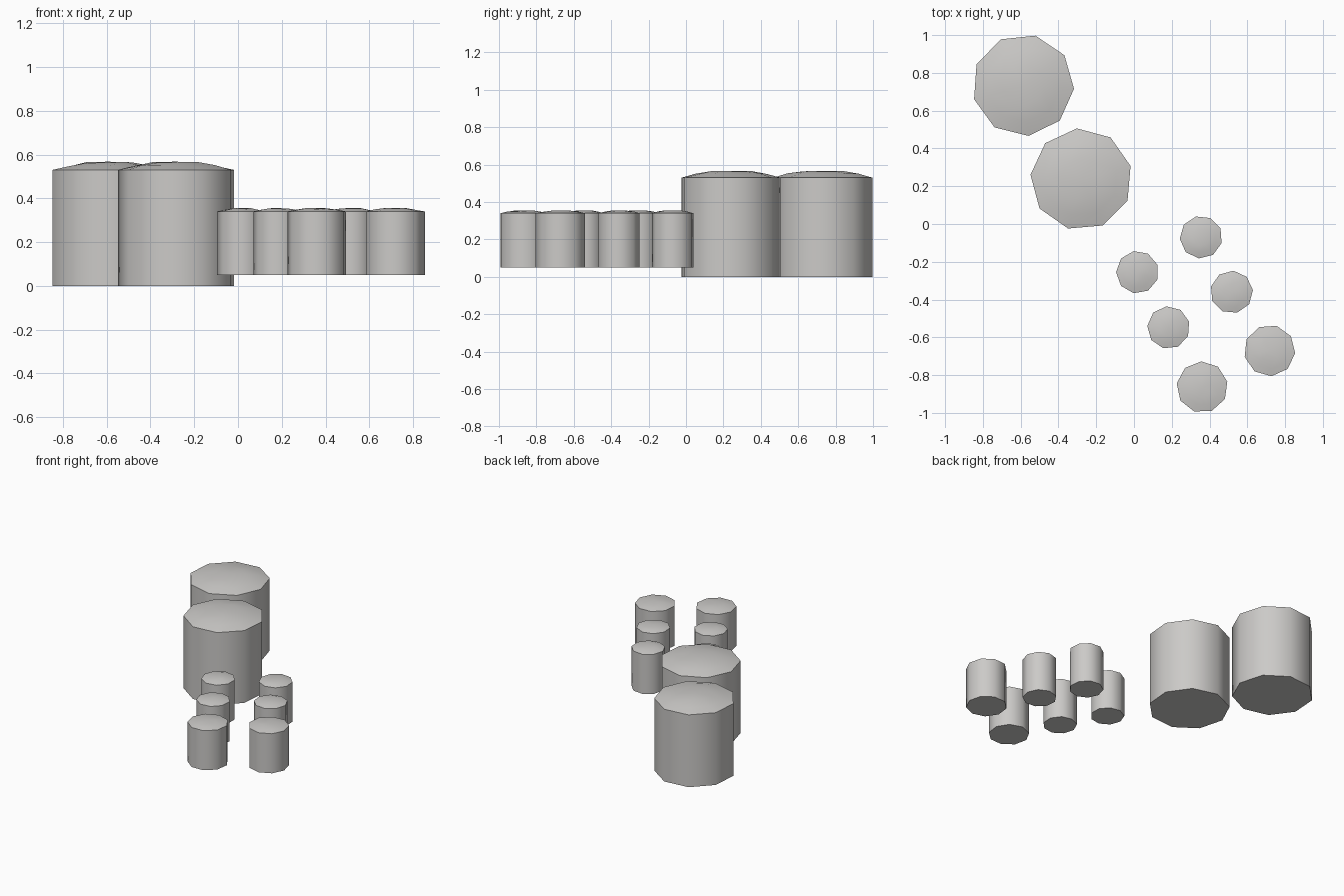
import bpy, bmesh, random
from math import sin, cos, radians, tau

random.seed(4)
SIDES = 9

cube = bpy.data.objects.get("Cube")
if cube:
    bpy.data.objects.remove(cube, do_unlink=True)

stone = bpy.data.materials.new("warm_grey_stone")
stone.use_nodes = True
colour = (0.6, 0.59, 0.575, 1)
stone.diffuse_color = colour
bsdf = stone.node_tree.nodes["Principled BSDF"]
bsdf.inputs["Base Color"].default_value = colour
bsdf.inputs["Roughness"].default_value = 0.9


def pillar(name, x, y, radius, turn, base, rim, crown):
    """Nine-sided stone pillar with a low, slightly worn dome on top."""
    bm = bmesh.new()

    def ring(scale, z, wear=0.0):
        return [bm.verts.new((x + radius * scale * cos(radians(turn) + tau * i / SIDES),
                              y + radius * scale * sin(radians(turn) + tau * i / SIDES),
                              z - random.random() * wear)) for i in range(SIDES)]

    rise = crown - rim
    rings = [ring(1, base), ring(1, rim),
             ring(0.72, rim + 0.65 * rise, 0.25 * rise),
             ring(0.4, crown, 0.15 * rise)]
    bm.faces.new(rings[0][::-1])
    for low, high in zip(rings, rings[1:]):
        for i in range(SIDES):
            j = (i + 1) % SIDES
            bm.faces.new((low[i], low[j], high[j], high[i]))
    middle = bm.verts.new((x, y, crown))
    for i in range(SIDES):
        bm.faces.new((rings[-1][i], rings[-1][(i + 1) % SIDES], middle))

    mesh = bpy.data.meshes.new(name)
    bm.to_mesh(mesh)
    bm.free()
    mesh.materials.append(stone)
    obj = bpy.data.objects.new(name, mesh)
    bpy.context.collection.objects.link(obj)
    bpy.ops.object.select_all(action="DESELECT")
    obj.select_set(True)
    bpy.context.view_layer.objects.active = obj
    bpy.ops.object.shade_smooth_by_angle(angle=radians(50))


# Two large pillars standing on the ground
for name, x, y, turn in (("large_pillar_back", -0.587, 0.735, -4),
                         ("large_pillar_front", -0.279, 0.237, 15)):
    pillar(name, x, y, 0.27, turn, 0.0, 0.53, 0.567)

# Six small pillars in two rows, set a little higher
for name, x, y, radius, turn in (
        ("small_pillar_left_back", 0.355, -0.07, 0.113, 24),
        ("small_pillar_left_middle", 0.517, -0.36, 0.113, 5),
        ("small_pillar_left_front", 0.718, -0.67, 0.136, -6),
        ("small_pillar_right_back", 0.018, -0.255, 0.113, 20),
        ("small_pillar_right_middle", 0.183, -0.548, 0.113, 16),
        ("small_pillar_right_front", 0.361, -0.863, 0.136, 12)):
    pillar(name, x, y, radius, turn, 0.05, 0.34, 0.355)
